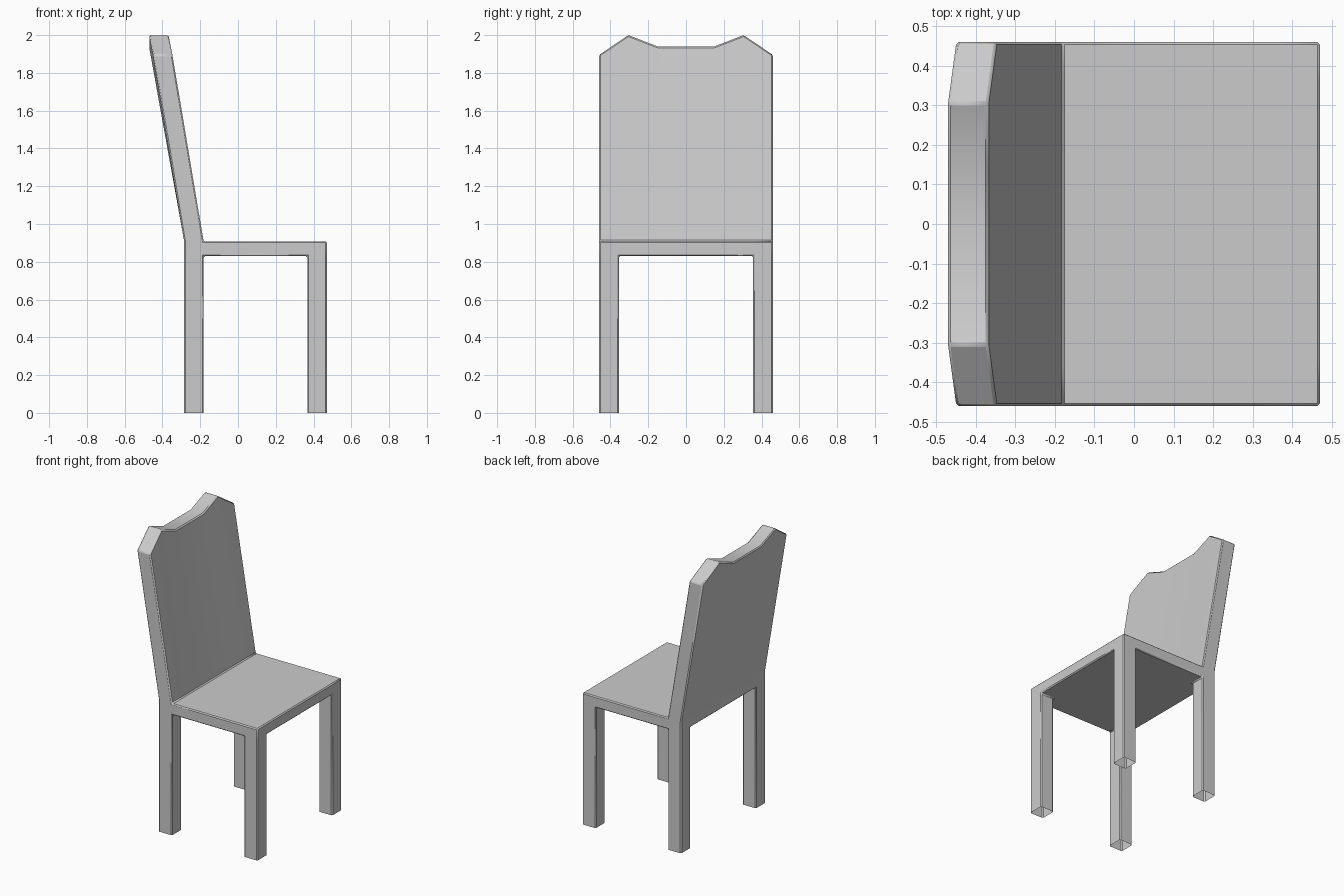
import bpy, bmesh

if "Cube" in bpy.data.objects:
    bpy.data.objects.remove(bpy.data.objects["Cube"])

# Lattice lines shared by legs, seat and backrest
XS = [-0.285, -0.182, 0.367, 0.47]
YS = [-0.46, -0.355, -0.15, 0.15, 0.355, 0.46]
ZS = [0.0, 0.83, 0.908]

# Top edge of the backrest: y, z, backward offset (middle dips straight down)
HALF = [(0.46, 1.895, -0.165), (0.305, 2.0, -0.186), (0.15, 1.94, -0.186)]
CREST = [(-y, z, dx) for y, z, dx in HALF] + HALF[::-1]


def point(i, j, k):
    if k == 3:
        y, z, dx = CREST[j]
        return (XS[i] + dx, y, z)
    return (XS[i], YS[j], ZS[k])


def cell_faces(i, j, k):
    """Six quads of one lattice cell."""
    a, b, c = i + 1, j + 1, k + 1
    return [
        [(i, j, k), (i, b, k), (a, b, k), (a, j, k)],
        [(i, j, c), (a, j, c), (a, b, c), (i, b, c)],
        [(i, j, k), (a, j, k), (a, j, c), (i, j, c)],
        [(i, b, k), (i, b, c), (a, b, c), (a, b, k)],
        [(i, j, k), (i, j, c), (i, b, c), (i, b, k)],
        [(a, j, k), (a, b, k), (a, b, c), (a, j, c)],
    ]


legs = [(i, j, 0) for i in (0, 2) for j in (0, 4)]
seat = [(i, j, 1) for i in range(3) for j in range(5)]
backrest = [(0, j, 2) for j in range(5)]

# Keep outer faces only; leg bottoms are open
shell = {}
for cell in legs + seat + backrest:
    for f in cell_faces(*cell):
        key = frozenset(f)
        if key in shell:
            del shell[key]
        elif any(v[2] > 0 for v in f):
            shell[key] = f

bm = bmesh.new()
verts = {}
for f in shell.values():
    for v in f:
        if v not in verts:
            verts[v] = bm.verts.new(point(*v))
    bm.faces.new([verts[v] for v in f])
bmesh.ops.recalc_face_normals(bm, faces=bm.faces)

mesh = bpy.data.meshes.new("chair_frame")
bm.to_mesh(mesh)
bm.free()
chair = bpy.data.objects.new("chair_frame", mesh)
bpy.context.collection.objects.link(chair)

# Smooth crest dip, crisp edges elsewhere
bpy.context.view_layer.objects.active = chair
chair.select_set(True)
bpy.ops.object.shade_smooth_by_angle(angle=0.5236)

# Narrow chamfer along the hard edges
bevel = chair.modifiers.new("chamfer", 'BEVEL')
bevel.width = 0.007
bevel.segments = 1
bevel.limit_method = 'ANGLE'
bevel.angle_limit = 0.5236
